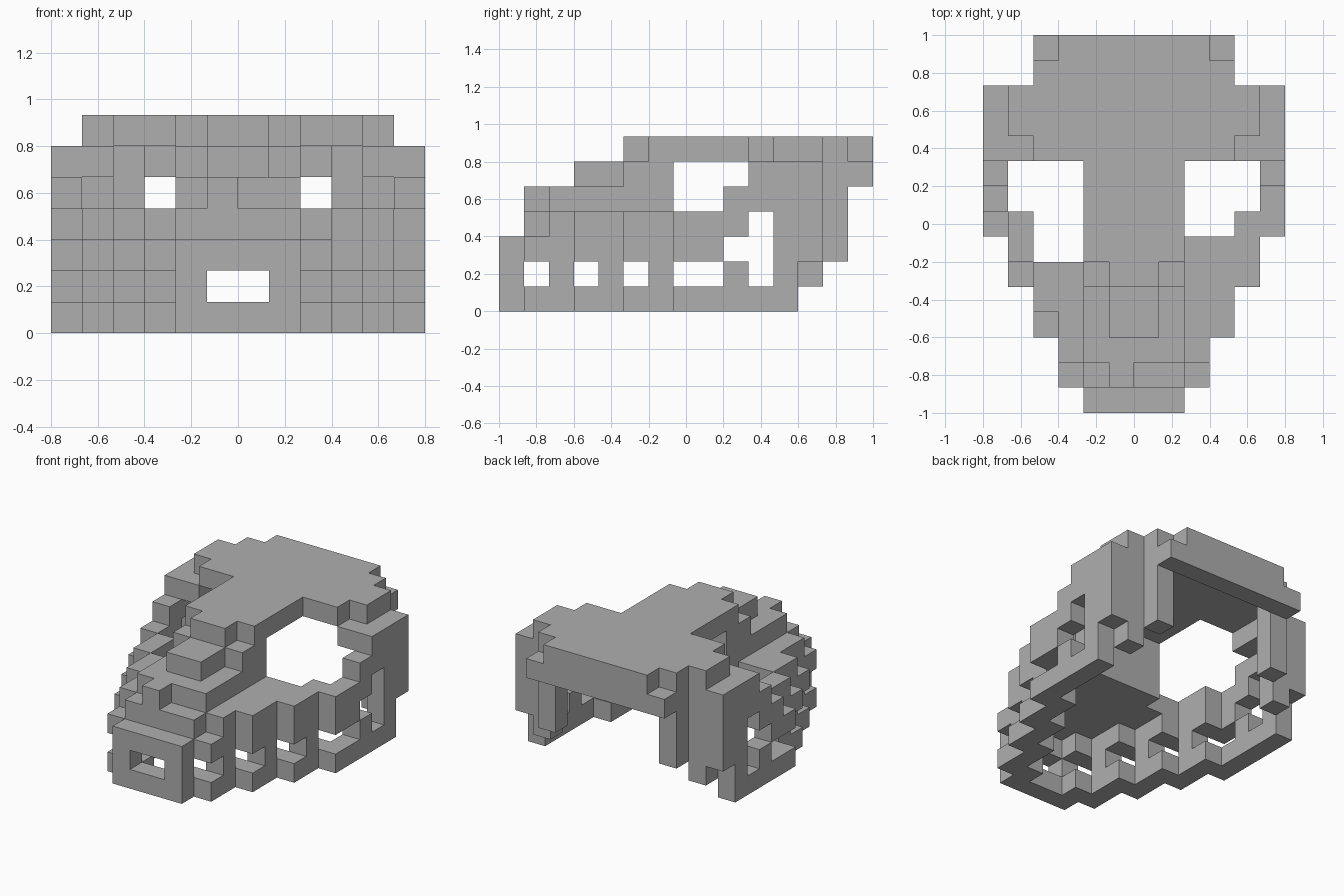
import bpy
import bmesh
from mathutils import Vector

cube = bpy.data.objects.get("Cube")
if cube:
    bpy.data.objects.remove(cube, do_unlink=True)

U = 2 / 15          # edge length of one block
LEFT, RIGHT = 1, -1
BOTH = (LEFT, RIGHT)
cells = {}          # block position -> part name


def column(side, a):
    """Grid column of the a-th block out from the middle."""
    return a if side == LEFT else -1 - a


def fill(part, across, along, up, sides=BOTH):
    """Fill an inclusive range of blocks, counted from middle, front and floor."""
    for side in sides:
        for a in range(across[0], across[1] + 1):
            for j in range(along[0], along[1] + 1):
                for k in range(up[0], up[1] + 1):
                    cells[(column(side, a), j, k)] = part


def carve(across, along, up, sides=BOTH):
    for side in sides:
        for a in range(across[0], across[1] + 1):
            for j in range(along[0], along[1] + 1):
                for k in range(up[0], up[1] + 1):
                    cells.pop((column(side, a), j, k), None)


# Muzzle: front plate with the mouth opening
fill("muzzle", (0, 1), (0, 0), (0, 2))
carve((0, 0), (0, 0), (1, 1))

# Lower jaw, upper gum and teeth, stepping outward every two blocks
for step in range(4):
    j, a = 1 + 2 * step, 2 + step
    for part, level in (("lower_jaw", 0), ("upper_gum", 2)):
        fill(part, (a - 1, a), (j, j), (level, level))
        fill(part, (a, a), (j + 1, j + 1), (level, level))
    if step < 3:
        fill("teeth", (a, a), (j + 1, j + 1), (1, 1))
fill("lower_jaw", (5, 5), (8, 11), (0, 0))
fill("lower_jaw", (5, 5), (9, 9), (1, 1))

# Cheek floor under the eye sockets
fill("cheek_floor", (0, 1), (1, 6), (3, 3))
for j in range(2, 7):
    fill("cheek_floor", (0, 2 + (j - 1) // 2), (j, j), (3, 3))
fill("cheek_floor", (4, 5), (7, 7), (3, 3))
fill("cheek_floor", (5, 5), (8, 9), (3, 3))
for a, j in ((3, 3), (4, 5), (5, 7)):
    carve((a, a), (j, j), (3, 3), (RIGHT,))
carve((2, 3), (6, 6), (3, 3), (RIGHT,))

# Nose bridge rising in steps, with a single block at the tip
fill("nose", (0, 1), (2, 6), (4, 4))
fill("nose", (0, 0), (1, 1), (4, 4), (RIGHT,))
fill("nose", (0, 0), (3, 4), (5, 5))
fill("nose", (0, 1), (5, 6), (5, 5))

# Roof slab
fill("roof", (0, 0), (5, 5), (6, 6))
fill("roof", (0, 1), (6, 9), (6, 6))
fill("roof", (0, 3), (10, 14), (6, 6))
fill("roof", (4, 4), (11, 12), (6, 6))
carve((3, 3), (14, 14), (6, 6))

# Rear lip hanging from the roof
fill("rear_lip", (0, 3), (14, 14), (5, 5))

# Side walls and rear posts
fill("side_wall", (5, 5), (9, 9), (4, 4))
fill("side_wall", (5, 5), (10, 10), (4, 5))
fill("side_wall", (4, 4), (10, 11), (5, 5))
fill("side_wall", (5, 5), (11, 11), (1, 5))
fill("side_wall", (5, 5), (12, 12), (2, 5))
fill("rear_post", (4, 4), (12, 12), (1, 5))
fill("rear_post", (3, 3), (13, 13), (2, 5))

# One shared colour
grey = bpy.data.materials.new("plain_grey")
grey.use_nodes = True
grey.diffuse_color = (0.43, 0.43, 0.43, 1)
grey.node_tree.nodes["Principled BSDF"].inputs["Base Color"].default_value = grey.diffuse_color

# Outward direction and the two edge directions of each block side
AXES = [Vector((1, 0, 0)), Vector((0, 1, 0)), Vector((0, 0, 1))]
SIDES = [(AXES[i] * s, AXES[(i + 1) % 3] * s, AXES[(i + 2) % 3])
         for i in range(3) for s in (1, -1)]


def build(part):
    """Skin the exposed sides of all blocks of one part."""
    bm = bmesh.new()
    for cell in [c for c, name in cells.items() if name == part]:
        base = Vector(cell)
        middle = base + Vector((0.5, 0.5, 0.5))
        for normal, u, v in SIDES:
            if tuple(int(n) for n in base + normal) in cells:
                continue
            corners = [middle + (normal + u * p + v * q) / 2
                       for p, q in ((-1, -1), (1, -1), (1, 1), (-1, 1))]
            bm.faces.new([bm.verts.new((c.x * U, c.y * U - 1, c.z * U)) for c in corners])
    bmesh.ops.remove_doubles(bm, verts=bm.verts, dist=0.001)
    mesh = bpy.data.meshes.new(part)
    bm.to_mesh(mesh)
    bm.free()
    mesh.materials.append(grey)
    bpy.context.collection.objects.link(bpy.data.objects.new(part, mesh))


for part in sorted(set(cells.values())):
    build(part)
